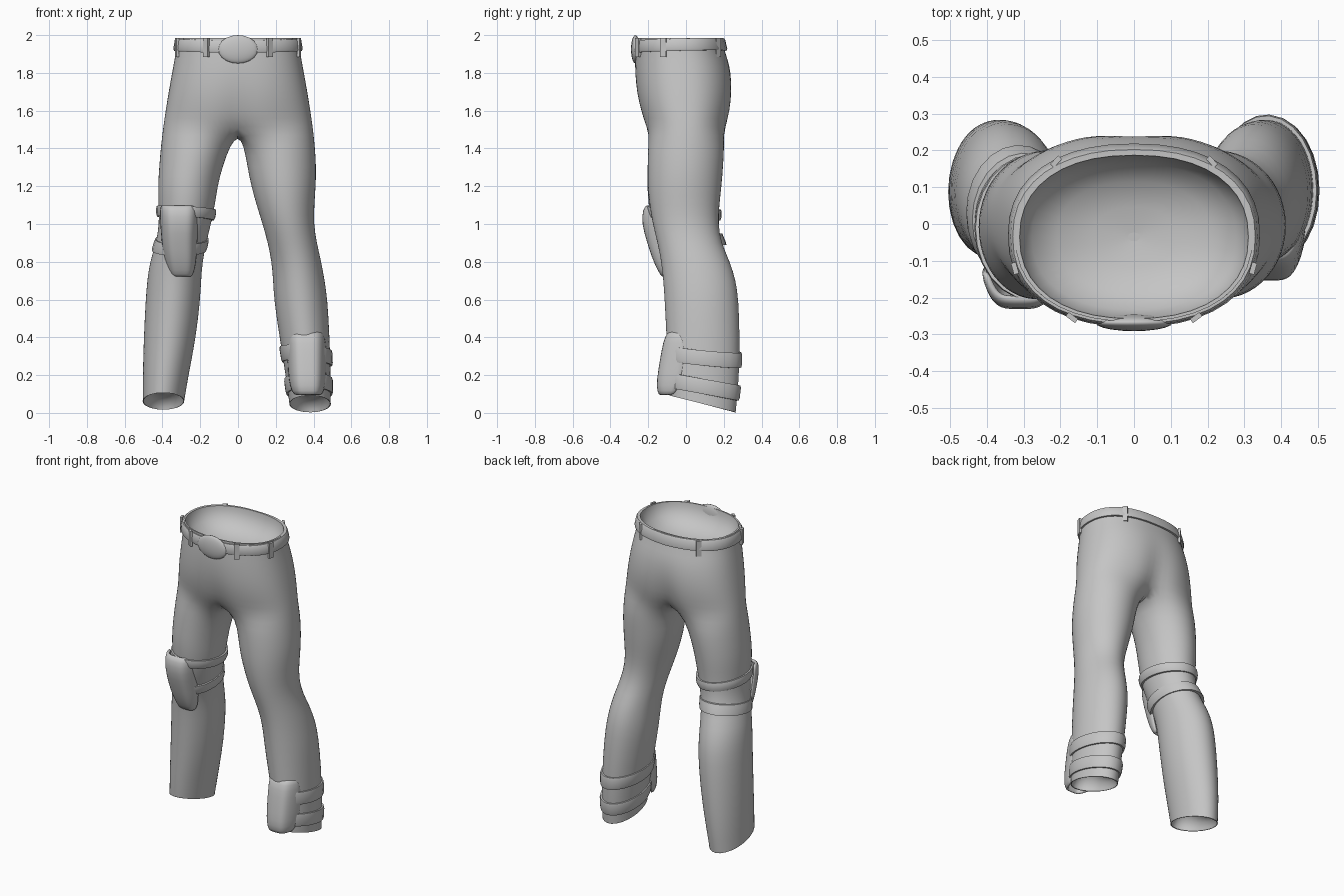
import bpy, math
from math import sin, cos, pi, radians

if "Cube" in bpy.data.objects:
    bpy.data.objects.remove(bpy.data.objects["Cube"])

cloth = bpy.data.materials.new("grey cloth")
cloth.diffuse_color = (0.56, 0.56, 0.56, 1)
cloth.use_nodes = True
cloth.node_tree.nodes["Principled BSDF"].inputs["Base Color"].default_value = cloth.diffuse_color

NO, NI = 20, 8          # outer steps and inner-thigh steps of a leg ring


def make(name, verts, faces, subsurf=0, thick=0, angle=50):
    me = bpy.data.meshes.new(name)
    me.from_pydata(verts, [], faces)
    ob = bpy.data.objects.new(name, me)
    bpy.context.collection.objects.link(ob)
    me.materials.append(cloth)
    if thick:
        m = ob.modifiers.new("thickness", "SOLIDIFY")
        m.thickness, m.offset = thick, -1
    if subsurf:
        m = ob.modifiers.new("smooth", "SUBSURF")
        m.levels = m.render_levels = subsurf
    bpy.ops.object.select_all(action="DESELECT")
    ob.select_set(True)
    bpy.context.view_layer.objects.active = ob
    bpy.ops.object.shade_smooth_by_angle(angle=radians(angle))
    return ob


def interp(table, z):
    for p, q in zip(table, table[1:]):
        if p[0] >= z >= q[0]:
            t = (p[0] - z) / (p[0] - q[0])
            return [u + (v - u) * t for u, v in zip(p, q)]
    return list(table[-1])


def bridge(r1, r2):
    n = len(r1)
    return [(r1[i], r2[i], r2[(i + 1) % n], r1[(i + 1) % n]) for i in range(n)]


def loft(name, rings, cap=False, **kw):
    """Skin a list of closed point rings."""
    n = len(rings[0])
    verts = [p for r in rings for p in r]
    idx = [list(range(k * n, k * n + n)) for k in range(len(rings))]
    faces = [f for a, b in zip(idx, idx[1:]) for f in bridge(a, b)]
    if cap:
        faces.append(tuple(idx[-1]))
    return make(name, verts, faces, **kw)


# Hips: z, half width, front y, back y, seat cleft depth
HIPS = [(1.985, .322, -.265, .195, 0), (1.93, .327, -.266, .2, 0), (1.87, .337, -.27, .222, 0),
        (1.8, .35, -.272, .242, .004), (1.7, .368, -.268, .252, .015), (1.6, .384, -.248, .243, .03),
        (1.52, .396, -.222, .225, .045)]
# Legs: z, inner x, outer x, front y, back y
RIGHT = [(1.42, .04, .409, -.203, .206), (1.3, .083, .419, -.205, .198), (1.2, .108, .425, -.208, .19),
         (1.1, .122, .422, -.2, .178), (1.0, .143, .418, -.185, .172), (.9, .168, .435, -.155, .188),
         (.8, .188, .468, -.132, .235), (.7, .195, .482, -.122, .266), (.6, .2, .49, -.115, .28),
         (.4, .222, .5, -.105, .287), (.2, .262, .505, -.098, .283), (.062, .285, .505, -.09, .265)]
LEFT = [(1.42, .03, .408, -.203, .206), (1.3, .05, .416, -.205, .198), (1.2, .07, .413, -.205, .19),
        (1.1, .098, .405, -.195, .178), (1.0, .13, .402, -.178, .172), (.9, .158, .418, -.152, .188),
        (.8, .178, .442, -.132, .235), (.7, .186, .46, -.122, .266), (.6, .19, .475, -.115, .28),
        (.4, .22, .486, -.105, .287), (.2, .252, .492, -.098, .283), (.048, .272, .492, -.09, .265)]


def hip_half(row, s, off=0):
    """Points from front centre to back centre round one side."""
    z, a, y0, y1, cleft = row
    yc, b = (y0 + y1) / 2, (y1 - y0) / 2
    pts = []
    for i in range(NO + 1):
        t = pi * i / NO
        e = 0.88
        sx, cy = sin(t) ** e if 0 < i < NO else 0, math.copysign(abs(cos(t)) ** e, cos(t))
        x, y = (a + off) * sx, yc - (b + off) * cy
        dip = math.exp(-(x / .07) ** 2) * cleft
        y += -dip if t > pi / 2 else dip * .6
        pts.append((s * x, y, z))
    return pts


def hip_ring(row, off=0):
    return hip_half(row, 1, off) + hip_half(row, -1, off)[-2:0:-1]


def leg_ring(row, s, off=0, tilt=0, slope=0):
    z, x0, x1, y0, y1 = row
    cx, a, yc, b = (x0 + x1) / 2, (x1 - x0) / 2, (y0 + y1) / 2, (y1 - y0) / 2
    angs = [-55 + 290 * i / NO for i in range(NO + 1)] + [235 + 70 * i / NI for i in range(1, NI)]
    return [(s * (cx + (a + off) * sin(radians(d))), yc - (b + off) * cos(radians(d)),
             z + tilt * cos(radians(d)) + slope * sin(radians(d))) for d in angs]


# Trousers: hip rings, crotch seam, then one tube per leg
verts, faces = [], []


def add(pts):
    verts.extend(pts)
    return list(range(len(verts) - len(pts), len(verts)))


rows = [add(hip_ring(r)) for r in HIPS]
for a, b in zip(rows, rows[1:]):
    faces += bridge(a, b)
last, total = rows[-1], 2 * NO
front, back = verts[last[0]], verts[last[NO]]
seam = add([(0, back[1] + (front[1] - back[1]) * k / NI, 1.52 - .055 * sin(pi * k / NI) ** .7)
            for k in range(1, NI)])
for s, table in ((1, LEFT), (-1, RIGHT)):
    ring = [last[(s * i) % total] for i in range(NO + 1)] + seam
    for k, row in enumerate(table):
        tilt = .045 if k == len(table) - 1 else .02 if row[0] == .2 else 0
        nxt = add(leg_ring(row, s, tilt=tilt))
        fs = bridge(ring, nxt)
        faces += fs if s > 0 else [f[::-1] for f in fs]
        ring = nxt
make("trousers", verts, faces, subsurf=1, angle=80)


# Linings: hollow bowls inside the waist and the hems
def lining(name, ring, d):
    n = len(ring)
    cx, cy = sum(p[0] for p in ring) / n, sum(p[1] for p in ring) / n
    steps = [(1, 0), (.965, 0), (.95, .03), (.86, .08), (.65, .125), (.35, .148), (.05, .155)]
    loft(name, [[(cx + (x - cx) * k, cy + (y - cy) * k, z + d * h) for x, y, z in ring]
                for k, h in steps], cap=True, angle=70)


lining("waist_lining", hip_ring(HIPS[0]), -1)
lining("left_hem_lining", leg_ring(LEFT[-1], 1, tilt=.045), .6)
lining("right_hem_lining", leg_ring(RIGHT[-1], -1, tilt=.045), .6)

# Belt
belt = []
for z, off in ((1.905, -.01), (1.905, .008), (1.915, .013), (1.96, .011), (1.97, .006), (1.97, -.01)):
    belt.append([(x, y, zz + .012 * (y + .26) / .46 + .006 * abs(x) / .32)
                 for x, y, zz in hip_ring([z] + interp(HIPS, z)[1:], off)])
loft("belt", belt[::-1], angle=50)

# Belt loops
for k, deg in enumerate((30, 75, 140, 220, 285, 330)):
    ref = hip_ring(interp(HIPS, 1.94), .012)
    x, y, _ = ref[round(deg / 360 * total) % total]
    bpy.ops.mesh.primitive_cube_add(size=1, location=(x, y, 1.935),
                                    rotation=(0, 0, math.atan2(y + .03, x)))
    ob = bpy.context.object
    ob.name = f"belt_loop_{k + 1}"
    ob.scale = (.014, .032, .1)
    ob.data.materials.append(cloth)

# Buckle
bpy.ops.mesh.primitive_uv_sphere_add(segments=20, ring_count=10, radius=1, location=(0, -.268, 1.925))
buckle = bpy.context.object
buckle.name = "buckle"
buckle.scale = (.105, .023, .075)
buckle.data.materials.append(cloth)
bpy.ops.object.shade_smooth_by_angle(angle=radians(60))


# Pads: rows of z, centre x, half width, front y, wrap depth
def pad(name, table):
    n = 10
    vs, fs = [], []
    for z, cx, hw, yf, depth in table:
        for i in range(n + 1):
            u = 2 * i / n - 1
            vs.append((cx + hw * math.copysign(abs(u) ** .8, u), yf + depth * abs(u) ** 3.5, z))
    for r in range(len(table) - 1):
        for i in range(n):
            a = r * (n + 1) + i
            fs.append((a, a + n + 1, a + n + 2, a + 1))
    make(name, vs, fs, subsurf=1, thick=.022, angle=60)


pad("knee_pad", [(1.105, -.31, .1, -.205, .07), (1.08, -.31, .11, -.23, .1), (1.0, -.31, .108, -.235, .12),
                 (.9, -.31, .1, -.205, .1), (.82, -.305, .092, -.18, .09), (.75, -.3, .075, -.148, .06),
                 (.715, -.298, .055, -.125, .03)])
pad("ankle_pad", [(.435, .36, .085, -.085, .05), (.41, .362, .105, -.112, .1), (.33, .364, .11, -.13, .13),
                  (.22, .366, .108, -.148, .14), (.14, .368, .1, -.158, .12), (.09, .37, .08, -.145, .08)])


# Straps round the knee and ankle
def strap(name, table, s, z0, z1, off, tilt, slope):
    prof = ((z0, -.012), (z0, off * .7), (z0 + .015, off), (z1 - .015, off), (z1, off * .7), (z1, -.012))
    loft(name, [leg_ring([z] + interp(table, z)[1:], s, o, tilt, slope) for z, o in
                (prof if s < 0 else prof[::-1])], angle=50)


strap("knee_strap_upper", RIGHT, -1, 1.03, 1.085, .013, .01, .01)
strap("knee_strap_lower", RIGHT, -1, .86, .92, .011, -.03, 0)
strap("ankle_strap_upper", LEFT, 1, .26, .34, .012, .02, -.01)
strap("ankle_strap_lower", LEFT, 1, .1, .18, .012, .035, 0)
